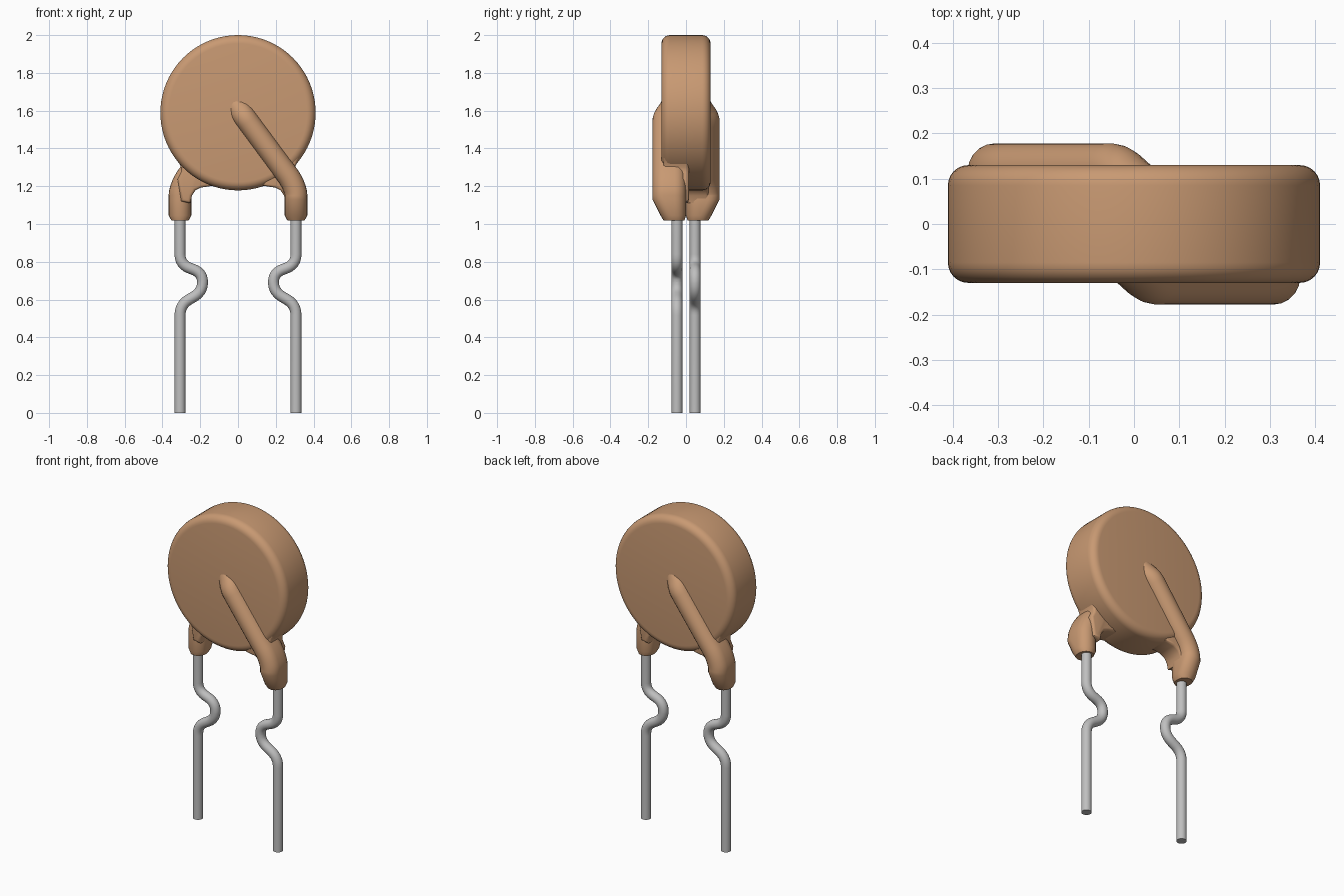
import bpy, bmesh, math
from mathutils import Vector, Matrix

cube = bpy.data.objects.get("Cube")
if cube:
    bpy.data.objects.remove(cube, do_unlink=True)


def material(name, rgb):
    mat = bpy.data.materials.new(name)
    mat.use_nodes = True
    mat.diffuse_color = (*rgb, 1)
    mat.node_tree.nodes["Principled BSDF"].inputs["Base Color"].default_value = (*rgb, 1)
    return mat


TAN = material("tan coating", (0.58, 0.32, 0.17))
METAL = material("tinned metal", (0.52, 0.52, 0.52))


def finish(name, bm, mat, angle=35, turned=False):
    """Make a smooth object, optionally half-turned about the vertical axis."""
    if turned:
        bm.transform(Matrix.Rotation(math.pi, 4, 'Z'))
    bmesh.ops.recalc_face_normals(bm, faces=bm.faces[:])
    mesh = bpy.data.meshes.new(name)
    bm.to_mesh(mesh)
    bm.free()
    mesh.materials.append(mat)
    obj = bpy.data.objects.new(name, mesh)
    bpy.context.collection.objects.link(obj)
    bpy.ops.object.select_all(action='DESELECT')
    obj.select_set(True)
    bpy.context.view_layer.objects.active = obj
    bpy.ops.object.shade_smooth_by_angle(angle=math.radians(angle))
    return obj


def rounded(points, cut, steps=6):
    """Replace the corners of a path with short curves; works on any tuple size."""
    pts = [Vector(p) for p in points]
    path = [pts[0]]
    for a, b, c in zip(pts, pts[1:], pts[2:]):
        la, lc = (a - b).length, (c - b).length
        p = b + (a - b) * min(cut / la, 0.48)
        q = b + (c - b) * min(cut / lc, 0.48)
        for i in range(steps + 1):
            t = i / steps
            path.append(p * (1 - t) ** 2 + b * 2 * t * (1 - t) + q * t ** 2)
    return path + [pts[-1]]


def loft(stations, half=10):
    """Sweep a round-ended section; a station is x, z, half width, front y, back y."""
    bm = bmesh.new()
    rings = []
    for i, (x, z, w, front, back) in enumerate(stations):
        a, b = stations[max(i - 1, 0)], stations[min(i + 1, len(stations) - 1)]
        d = Vector((b[0] - a[0], b[1] - a[1])).normalized()
        ring = []
        for end, start in ((front + w, math.pi), (back - w, 0)):
            for k in range(half + 1):
                ang = start + math.pi * k / half
                u = w * math.cos(ang)
                ring.append(bm.verts.new((x - d.y * u, end + w * math.sin(ang), z + d.x * u)))
                if start == math.pi:
                    ring[-1].co.y = end - w * abs(math.sin(ang))
                else:
                    ring[-1].co.y = end + w * abs(math.sin(ang))
        rings.append(ring)
    n = len(rings[0])
    for r, s in zip(rings, rings[1:]):
        for k in range(n):
            bm.faces.new((r[k], r[(k + 1) % n], s[(k + 1) % n], s[k]))
    bm.faces.new(rings[0])
    bm.faces.new(rings[-1])
    bmesh.ops.remove_doubles(bm, verts=bm.verts[:], dist=0.0001)
    return bm


# Disc body with softly rounded rims
RADIUS, DEPTH, CENTRE = 0.411, 0.13, 1.589
bm = bmesh.new()
bmesh.ops.create_cone(bm, cap_ends=True, segments=80, radius1=RADIUS, radius2=RADIUS,
                      depth=2 * DEPTH,
                      matrix=Matrix.Translation((0, 0, CENTRE)) @ Matrix.Rotation(math.pi / 2, 4, 'X'))
rims = [e for e in bm.edges if abs(e.verts[0].co.y - e.verts[1].co.y) < 0.01]
bmesh.ops.bevel(bm, geom=rims, offset=0.045, segments=6, profile=0.5, affect='EDGES')
finish("disc_body", bm, TAN)

# Coated lead: fades in at the disc centre, runs down and bends into a sleeve
ridge = rounded([(-0.05, 1.68, 0.05, -0.115, 0), (-0.015, 1.632, 0.06, -0.135, 0),
                 (0.03, 1.573, 0.06, -0.178, 0), (0.283, 1.231, 0.06, -0.178, 0),
                 (0.307, 1.17, 0.06, -0.178, 0), (0.307, 1.13, 0.06, -0.178, 0)], 0.04)
sleeve_end = [(0.307, 1.045, 0.06, -0.135, 0), (0.307, 1.018, 0.045, -0.118, -0.008)]

# Fillet web that joins the sleeve to the rim of the disc
web = [(0.345, 1.39), (0.316, 1.335), (0.302, 1.3), (0.302, 1.275), (0.32, 1.24),
       (0.3, 1.12), (0.252, 1.11), (0.244, 1.15), (0.226, 1.178), (0.195, 1.193),
       (0.13, 1.203), (0.18, 1.35)]

# Bare wire with a stand-off kink
wire = rounded([(0.307, 1.1), (0.307, 0.785), (0.188, 0.742), (0.188, 0.642),
                (0.307, 0.572), (0.307, 0)], 0.055)

for side, turned in (("front", False), ("back", True)):
    finish(side + "_coated_lead", loft(ridge + sleeve_end), TAN, 28, turned)

    bm = bmesh.new()
    face = bm.faces.new([bm.verts.new((x, -0.12, z)) for x, z in web])
    new = bmesh.ops.extrude_face_region(bm, geom=[face])["geom"]
    bmesh.ops.translate(bm, verts=[v for v in new if isinstance(v, bmesh.types.BMVert)],
                        vec=(0, 0.135, 0))
    edges = [e for e in bm.edges if abs(e.verts[0].co.y - e.verts[1].co.y) < 0.01]
    bmesh.ops.bevel(bm, geom=edges, offset=0.015, segments=3, profile=0.5, affect='EDGES')
    finish(side + "_fillet_web", bm, TAN, 40, turned)

    tube = [(x, z, 0.029, -0.077, -0.019) for x, z in wire]
    finish(side + "_wire_leg", loft(tube), METAL, 35, turned)
